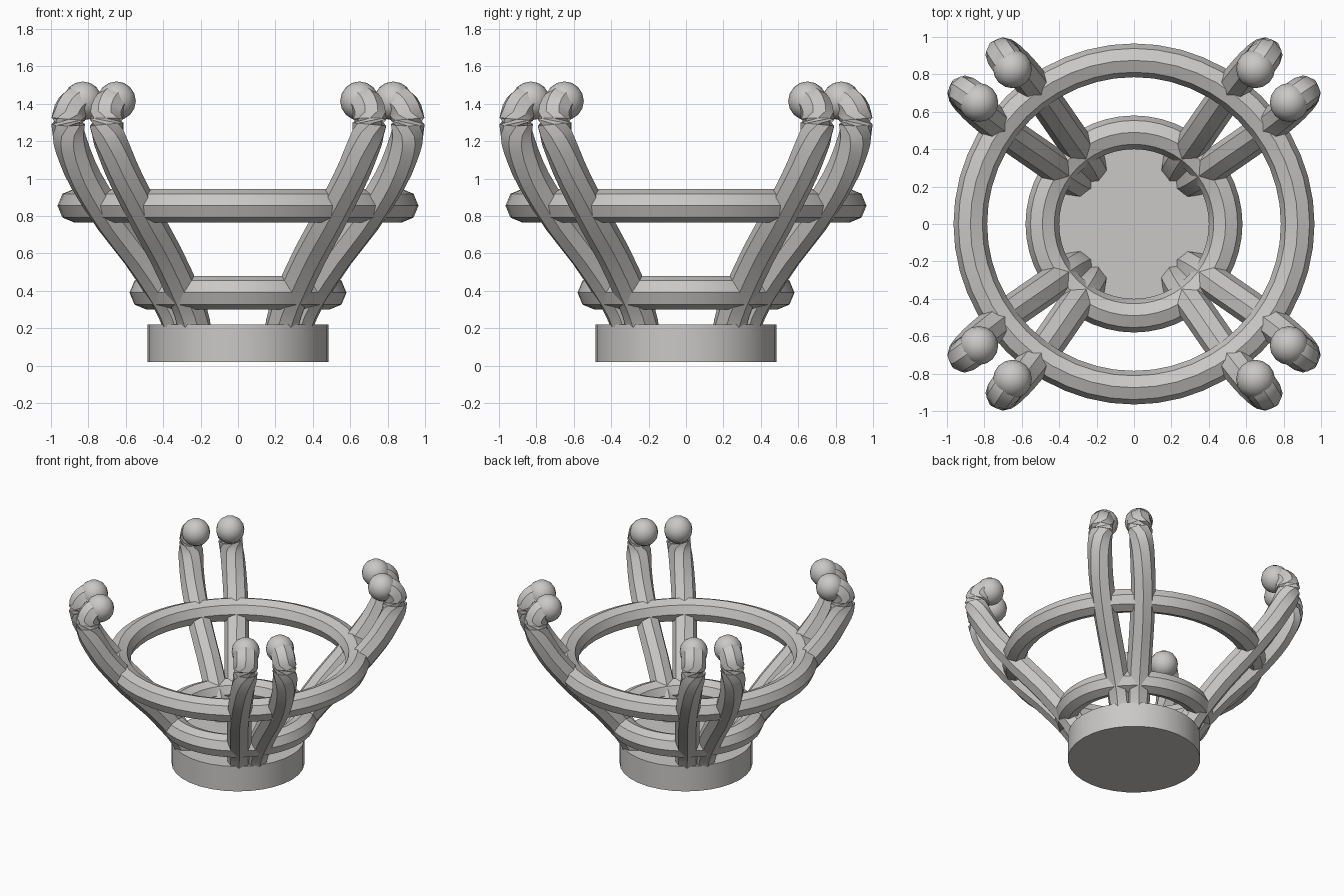
import bpy
import math

cube = bpy.data.objects.get("Cube")
if cube:
    bpy.data.objects.remove(cube, do_unlink=True)

# Single pale metal material
metal = bpy.data.materials.new("pale_grey_metal")
metal.use_nodes = True
colour = (0.59, 0.58, 0.565, 1)
metal.diffuse_color = colour
metal.node_tree.nodes["Principled BSDF"].inputs["Base Color"].default_value = colour

WIRE = 0.09


def finish(name):
    """Name the active object, colour it and smooth it with sharp edges kept."""
    ob = bpy.context.object
    ob.name = name
    ob.data.materials.clear()
    ob.data.materials.append(metal)
    bpy.ops.object.shade_smooth_by_angle(angle=math.radians(30))
    return ob


def ring(name, radius, z):
    bpy.ops.mesh.primitive_torus_add(
        major_radius=radius, minor_radius=WIRE,
        major_segments=48, minor_segments=8, location=(0, 0, z))
    finish(name)


def prong(name, points):
    """Octagonal wire swept along a smooth path."""
    curve = bpy.data.curves.new(name, "CURVE")
    curve.dimensions = "3D"
    curve.resolution_u = 4
    curve.bevel_depth = WIRE
    curve.bevel_resolution = 2
    curve.use_fill_caps = True
    curve.twist_mode = "Z_UP"
    spline = curve.splines.new("BEZIER")
    spline.bezier_points.add(len(points) - 1)
    for bp, co in zip(spline.bezier_points, points):
        bp.co = co
        bp.handle_left_type = bp.handle_right_type = "AUTO"
    ob = bpy.data.objects.new(name, curve)
    bpy.context.collection.objects.link(ob)
    bpy.ops.object.select_all(action="DESELECT")
    ob.select_set(True)
    bpy.context.view_layer.objects.active = ob
    bpy.context.view_layer.update()
    bpy.ops.object.convert(target="MESH")
    finish(name)


# Base disc
bpy.ops.mesh.primitive_cylinder_add(vertices=32, radius=0.485, depth=0.2,
                                    location=(0, 0, 0.12))
finish("base_disc")

# Horizontal rings
ring("lower_ring", 0.49, 0.39)
ring("upper_ring", 0.875, 0.855)

# Prong path: leans outward, then hooks in at the tip
PATH = [(0.28, 0.22, 0.055), (0.315, 0.235, 0.22), (0.46, 0.335, 0.485),
        (0.74, 0.535, 0.87), (0.875, 0.655, 1.13), (0.908, 0.703, 1.29),
        (0.885, 0.69, 1.385), (0.83, 0.65, 1.415)]

# Four mirrored pairs of prongs, each with a ball tip
for sx, side in ((1, "left"), (-1, "right")):
    for sy, end in ((-1, "front"), (1, "back")):
        for swap, kind in ((False, "side"), (True, "inner")):
            pts = [((b if swap else a) * sx, (a if swap else b) * sy, z)
                   for a, b, z in PATH]
            label = f"{end}_{side}_{kind}"
            prong(label + "_prong", pts)
            bpy.ops.mesh.primitive_uv_sphere_add(
                segments=16, ring_count=8, radius=0.104, location=pts[-1])
            finish(label + "_ball_tip")
